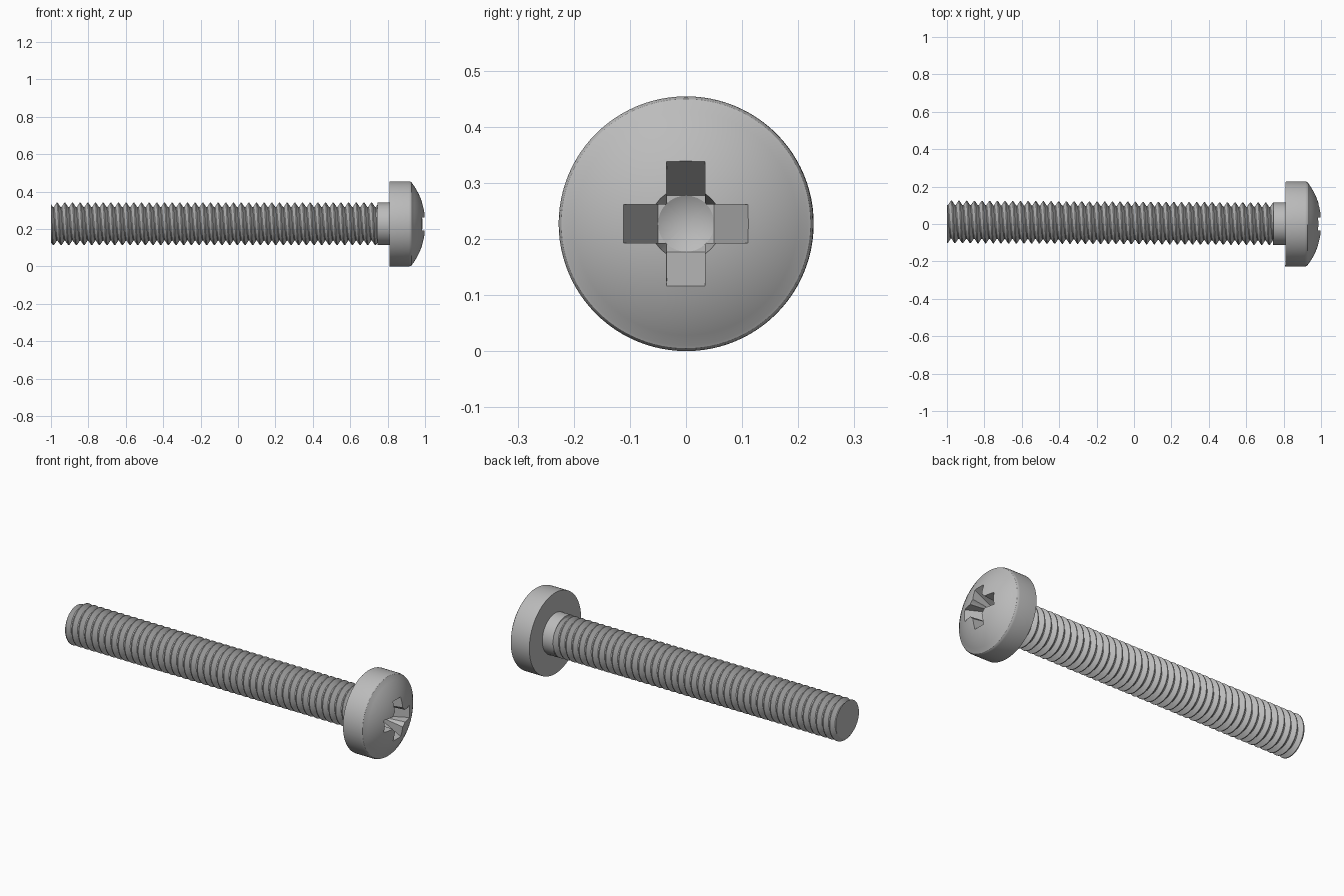
import bpy
import bmesh
from math import sin, cos, pi, tau, sqrt
from mathutils import Vector, Matrix

if "Cube" in bpy.data.objects:
    bpy.data.objects.remove(bpy.data.objects["Cube"], do_unlink=True)

AXIS_HEIGHT = 0.227
LEAN = -0.006            # the screw lies very slightly askew
SHANK_R, ROOT_R = 0.1135, 0.09
PITCH = 0.041
TIP, THREAD_END, HEAD_BACK = -1.0, 0.745, 0.81

steel = bpy.data.materials.new("grey steel")
steel.use_nodes = True
colour = (0.5, 0.5, 0.5, 1)
steel.diffuse_color = colour
steel.node_tree.nodes["Principled BSDF"].inputs["Base Color"].default_value = colour


def make_object(name, bm):
    bmesh.ops.recalc_face_normals(bm, faces=bm.faces)
    mesh = bpy.data.meshes.new(name)
    bm.to_mesh(mesh)
    bm.free()
    mesh.materials.append(steel)
    obj = bpy.data.objects.new(name, mesh)
    bpy.context.collection.objects.link(obj)
    return obj


def activate(obj):
    bpy.ops.object.select_all(action="DESELECT")
    obj.select_set(True)
    bpy.context.view_layer.objects.active = obj


def lathe(name, profile, sides):
    """Turn (x, radius) points around the x axis."""
    bm = bmesh.new()
    verts = [bm.verts.new((x, 0, r)) for x, r in profile]
    edges = [bm.edges.new(pair) for pair in zip(verts, verts[1:])]
    bmesh.ops.spin(bm, geom=verts + edges, cent=(0, 0, 0), axis=(1, 0, 0),
                   angle=tau, steps=sides)
    bmesh.ops.remove_doubles(bm, verts=bm.verts, dist=1e-5)
    return make_object(name, bm)


def wing(name, profile, half_width, turn):
    """Extrude an (x, z) outline sideways and turn it about the x axis."""
    bm = bmesh.new()
    face = bm.faces.new([bm.verts.new((x, -half_width, z)) for x, z in profile])
    out = bmesh.ops.extrude_face_region(bm, geom=[face])
    moved = [v for v in out["geom"] if isinstance(v, bmesh.types.BMVert)]
    bmesh.ops.translate(bm, verts=moved, vec=(0, 2 * half_width, 0))
    bm.transform(Matrix.Rotation(turn, 4, "X"))
    return make_object(name, bm)


# Threaded shank: a helical strip, trimmed flat at both ends
def threaded_shank():
    sides = 40
    turns = int((THREAD_END - TIP) / PITCH) + 4
    tooth = [(0, ROOT_R), (0.12, ROOT_R), (0.5, SHANK_R), (0.62, SHANK_R)]
    bm = bmesh.new()
    columns = []
    for s in range(sides * turns + 1):
        a = tau * s / sides
        start = TIP + PITCH * (s / sides - 2)
        columns.append([bm.verts.new((start + PITCH * t, r * cos(a), r * sin(a)))
                        for t, r in tooth])
    for s in range(sides * turns):
        here, there = columns[s], columns[s + 1]
        for j in range(len(tooth) - 1):
            bm.faces.new((here[j], there[j], there[j + 1], here[j + 1]))
        if s + 1 + sides < len(columns):
            bm.faces.new((here[-1], there[-1],
                          columns[s + 1 + sides][0], columns[s + sides][0]))
    for x, direction in ((TIP, -1), (THREAD_END, 1)):
        geom = bm.verts[:] + bm.edges[:] + bm.faces[:]
        bmesh.ops.bisect_plane(bm, geom=geom, plane_co=(x, 0, 0),
                               plane_no=(direction, 0, 0), clear_outer=True)
        rim = [e for e in bm.edges if e.is_boundary
               and all(abs(v.co.x - x) < 1e-4 for v in e.verts)]
        bmesh.ops.holes_fill(bm, edges=rim, sides=0)
    return make_object("threaded_shank", bm)


shank = threaded_shank()

# Plain neck between thread and head
neck = lathe("plain_neck", [(THREAD_END, 0), (THREAD_END, SHANK_R),
                            (HEAD_BACK + 0.01, SHANK_R), (HEAD_BACK + 0.01, 0)], 64)

# Domed head with a softened rim
APEX, DOME_R, RIM = 1.003, 0.365, 0.217
head_profile = [(HEAD_BACK, 0), (HEAD_BACK, 0.227), (0.915, 0.227),
                (0.923, 0.2255), (0.929, 0.222)]
for i in range(13):
    r = RIM * (1 - i / 12)
    head_profile.append((APEX - DOME_R + sqrt(DOME_R ** 2 - r * r), r))
head = lathe("domed_head", head_profile, 96)

# Cross drive recess: two tapered wings and a conical core
FLOOR, MOUTH = 0.865, 1.02
wing_outline = [(FLOOR, -0.05), (FLOOR, 0.05), (MOUTH, 0.129), (MOUTH, -0.129)]
cutters = [wing("recess_wing_upright", wing_outline, 0.034, 0),
           wing("recess_wing_level", wing_outline, 0.034, pi / 2),
           lathe("recess_core", [(FLOOR - 0.027, 0), (FLOOR, 0.05),
                                 (MOUTH, 0.066), (MOUTH, 0)], 32)]
activate(head)
for cutter in cutters:
    cutter.hide_render = True
    mod = head.modifiers.new("recess", "BOOLEAN")
    mod.operation = "DIFFERENCE"
    mod.solver = "EXACT"
    mod.object = cutter
    bpy.ops.object.modifier_apply(modifier=mod.name)
for cutter in cutters:
    bpy.data.objects.remove(cutter, do_unlink=True)

# Shade and place the parts
for part in (shank, neck, head):
    activate(part)
    bpy.ops.object.shade_smooth_by_angle(angle=pi / 7)
    part.location = Vector((0, 0.0055, AXIS_HEIGHT))
    part.rotation_euler.z = LEAN
